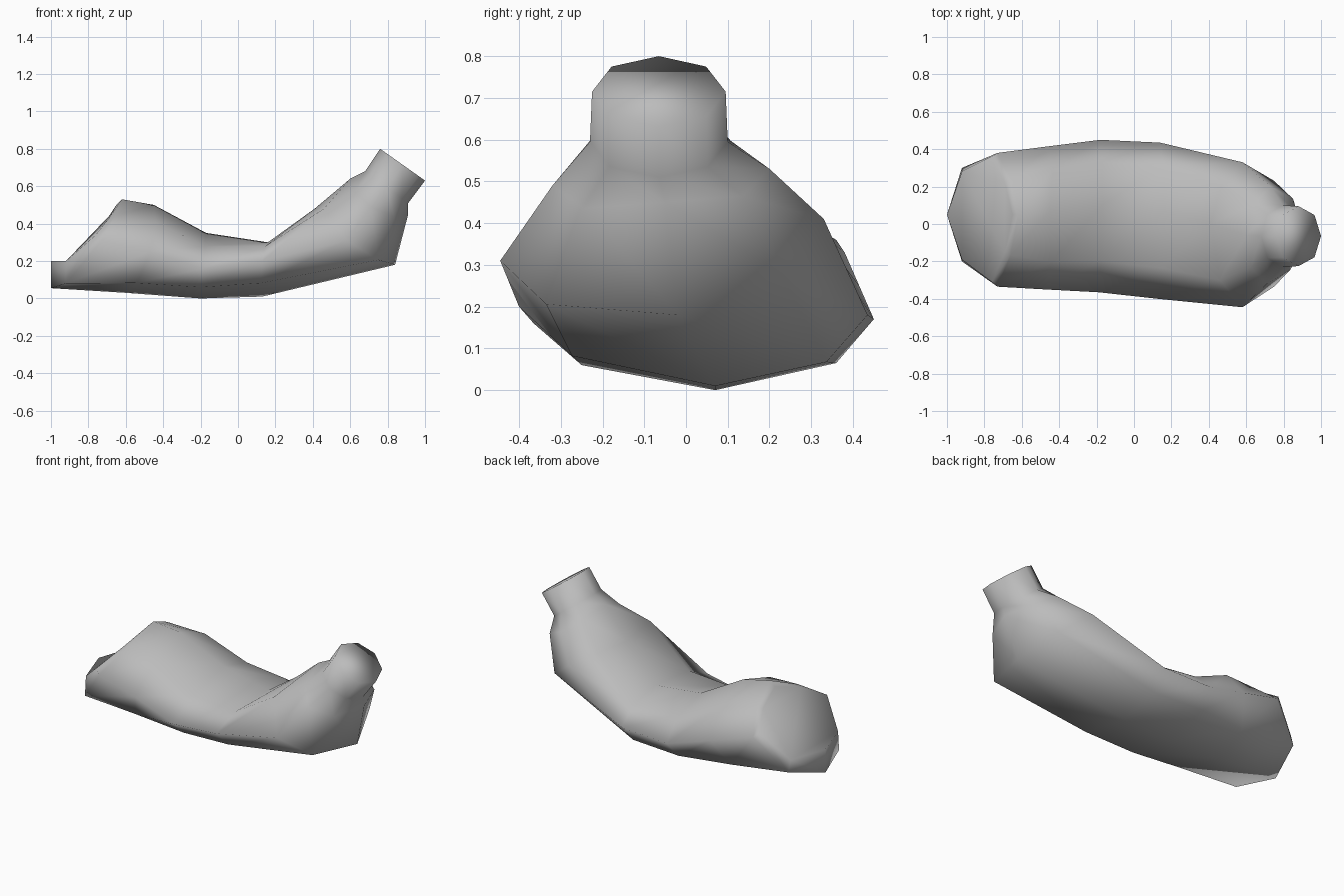
import bpy
import bmesh
import math
from mathutils import Vector

cube = bpy.data.objects.get("Cube")
if cube:
    bpy.data.objects.remove(cube, do_unlink=True)


def make_material(name, color):
    material = bpy.data.materials.new(name)
    material.use_nodes = True
    material.diffuse_color = color
    material.node_tree.nodes["Principled BSDF"].inputs["Base Color"].default_value = color
    return material


def section(low, right, high, left, lower=0.73, upper=0.65, low_right=None, high_right=None,
            low_left=None):
    """Eight-sided cross-section from its four extreme points.
    lower and upper set how full the corners are; a corner may also be given."""
    keys = [Vector(point) for point in (low, right, high, left)]
    centre = (keys[0] + keys[2]) / 2
    corners = ((lower, low_right), (upper, high_right), (upper, None), (lower, low_left))
    ring = []
    for index, (fullness, corner) in enumerate(corners):
        key, following = keys[index], keys[(index + 1) % len(keys)]
        ring.append(key)
        if corner:
            ring.append(Vector(corner))
        else:
            ring.append(centre + (key - centre + following - centre) * fullness)
    return ring


def round_section(low, high, half_width):
    """Eight-sided ellipse spanning two points and a width along y."""
    low, high = Vector(low), Vector(high)
    centre, spoke = (low + high) / 2, (low - high) / 2
    side = Vector((0, -half_width, 0))
    angles = [math.pi * step / 4 for step in range(8)]
    return [centre + spoke * math.cos(a) + side * math.sin(a) for a in angles]


def loft(name, rings, material):
    """Bridge the sections in order and close both ends."""
    bm = bmesh.new()
    loops = [[bm.verts.new(point) for point in ring] for ring in rings]
    for first, second in zip(loops, loops[1:]):
        for index in range(len(first)):
            after = (index + 1) % len(first)
            bm.faces.new((first[index], first[after], second[after], second[index]))
    bm.faces.new(loops[0])
    bm.faces.new(loops[-1])
    bmesh.ops.recalc_face_normals(bm, faces=bm.faces)
    for face in bm.faces:
        face.smooth = True
    mesh = bpy.data.meshes.new(name)
    bm.to_mesh(mesh)
    bm.free()
    mesh.materials.append(material)
    body = bpy.data.objects.new(name, mesh)
    bpy.context.collection.objects.link(body)
    return body


# Slanted closing face of the broad end, above a low upright wall
end_face = section((-1, .05, .2), (-.76, -.31, .34), (-.65, .05, .5), (-.76, .36, .36),
                   upper=.56, low_right=(-.92, -.19, .2), low_left=(-.92, .28, .2))

# Body sections, from the broad end to the shoulders
broad_end = section((-1, .05, .055), (-.73, -.335, .31), (-.62, .05, .53), (-.73, .38, .33),
                    upper=.56, low_right=(-.92, -.2, .08), low_left=(-.92, .3, .13))
hip = section((-.6, .06, .03), (-.47, -.35, .25), (-.45, .07, .5), (-.46, .415, .25))
waist = section((-.2, .07, 0), (-.19, -.365, .16), (-.17, .1, .35), (-.18, .45, .17),
                low_right=(-.2, -.25, .06), low_left=(-.2, .36, .065))
ribs = section((.13, .07, .01), (.13, -.4, .2), (.16, .07, .3), (.14, .435, .18))
chest = section((.84, -.02, .18), (.58, -.445, .31), (.41, 0, .48), (.58, .33, .41),
                upper=.61, high_right=(.46, -.3, .48))
shoulders = section((.91, -.05, .45), (.71, -.32, .49), (.6, -.06, .64), (.73, .2, .53))

# Neck sections
neck_base = round_section((.91, -.065, .51), (.68, -.065, .68), .165)
neck_end = round_section((1, -.065, .63), (.76, -.065, .8), .16)

grey = make_material("plain grey", (.5, .5, .5, 1))
loft("torso", [end_face, broad_end, hip, waist, ribs, chest,
               shoulders, neck_base, neck_end], grey)
